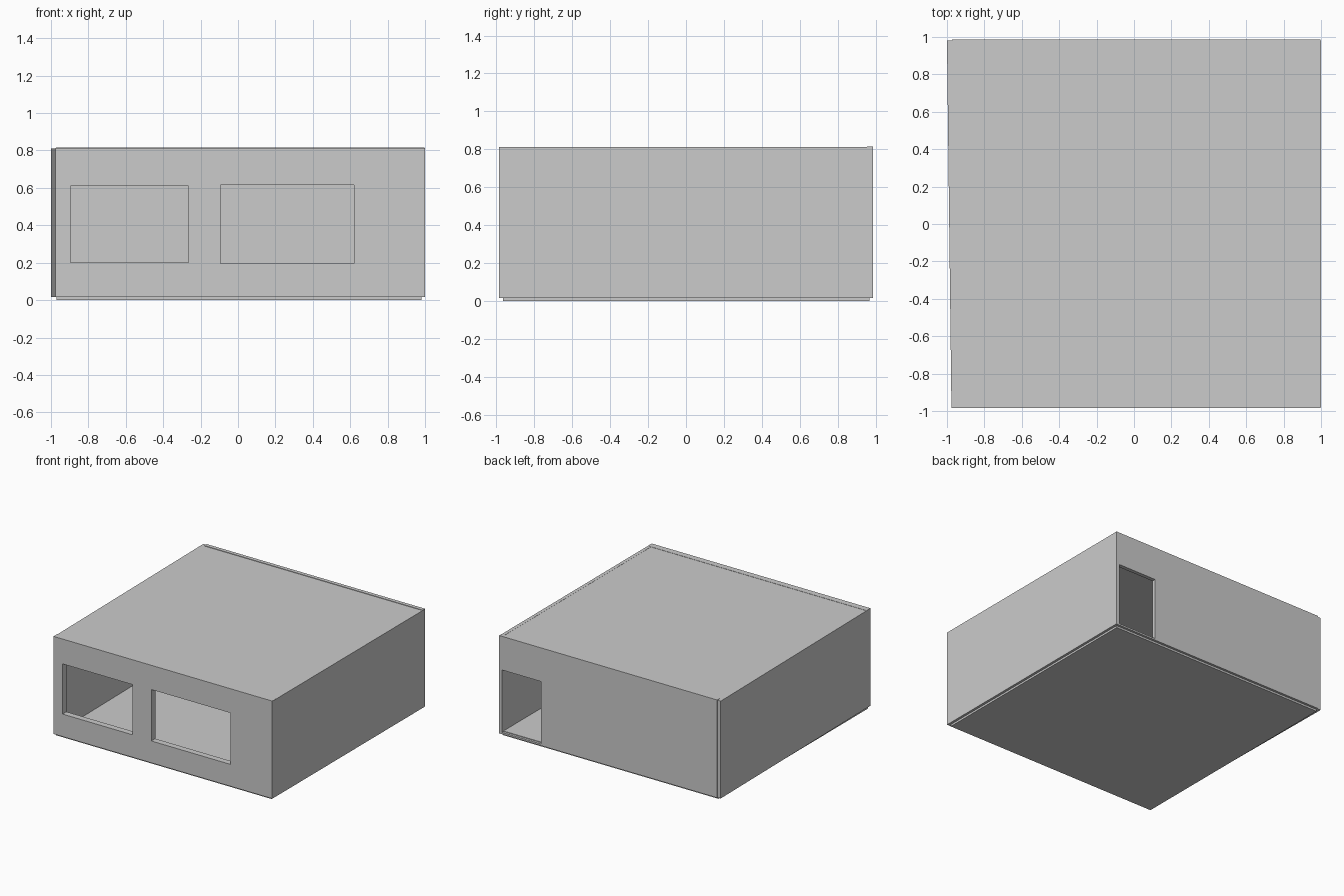
import bpy, bmesh

if "Cube" in bpy.data.objects:
    bpy.data.objects.remove(bpy.data.objects["Cube"])


def prism(name, footprint, z0, z1):
    """Extrude a floor-plan polygon (counter-clockwise) from z0 up to z1."""
    bm = bmesh.new()
    face = bm.faces.new([bm.verts.new((x, y, z0)) for x, y in footprint])
    up = bmesh.ops.extrude_face_region(bm, geom=[face])["geom"]
    moved = [v for v in up if isinstance(v, bmesh.types.BMVert)]
    bmesh.ops.translate(bm, verts=moved, vec=(0, 0, z1 - z0))
    bmesh.ops.recalc_face_normals(bm, faces=bm.faces)
    mesh = bpy.data.meshes.new(name)
    bm.to_mesh(mesh)
    bm.free()
    obj = bpy.data.objects.new(name, mesh)
    bpy.context.collection.objects.link(obj)
    return obj


def box(name, x0, x1, y0, y1, z0, z1):
    return prism(name, [(x0, y0), (x1, y0), (x1, y1), (x0, y1)], z0, z1)


def cut(wall, name, *bounds):
    """Cut a rectangular opening through a wall."""
    cutter = box(name, *bounds)
    cutter.hide_render = True
    cutter.display_type = 'WIRE'
    mod = wall.modifiers.new(name, 'BOOLEAN')
    mod.operation = 'DIFFERENCE'
    mod.solver = 'EXACT'
    mod.object = cutter


Z0, Z1 = 0.016, 0.813

# Floor slab, slightly inset under the walls
box("floor", -0.97, 0.98, -0.965, 0.967, 0.0, 0.035)

# Roof slab, a hair lower than the wall tops
prism("roof", [(-0.965, -0.975), (0.99, -0.975), (0.99, 0.975), (-0.985, 0.975)],
      0.78, 0.811)

# Side walls; the left one runs slightly out of square
box("right_wall", 0.972, 1.0, -0.982, 0.982, Z0, Z1 - 0.001)
prism("left_wall", [(-0.976, -0.98), (-0.946, -0.98), (-0.97, 0.98), (-1.0, 0.98)],
      Z0, Z1 - 0.002)

# Front wall with two windows
front = box("front_wall", -0.977, 0.998, -0.985, -0.935, Z0, Z1)
cut(front, "left_window_cutter", -0.895, -0.265, -1.1, -0.8, 0.20, 0.61)
cut(front, "right_window_cutter", -0.093, 0.62, -1.1, -0.8, 0.195, 0.615)

# Back wall with a doorway beside the right wall
back = box("back_wall", -0.972, 0.998, 0.955, 0.986, Z0, Z1 + 0.002)
cut(back, "door_cutter", 0.62, 0.97, 0.8, 1.1, 0.03, 0.54)
